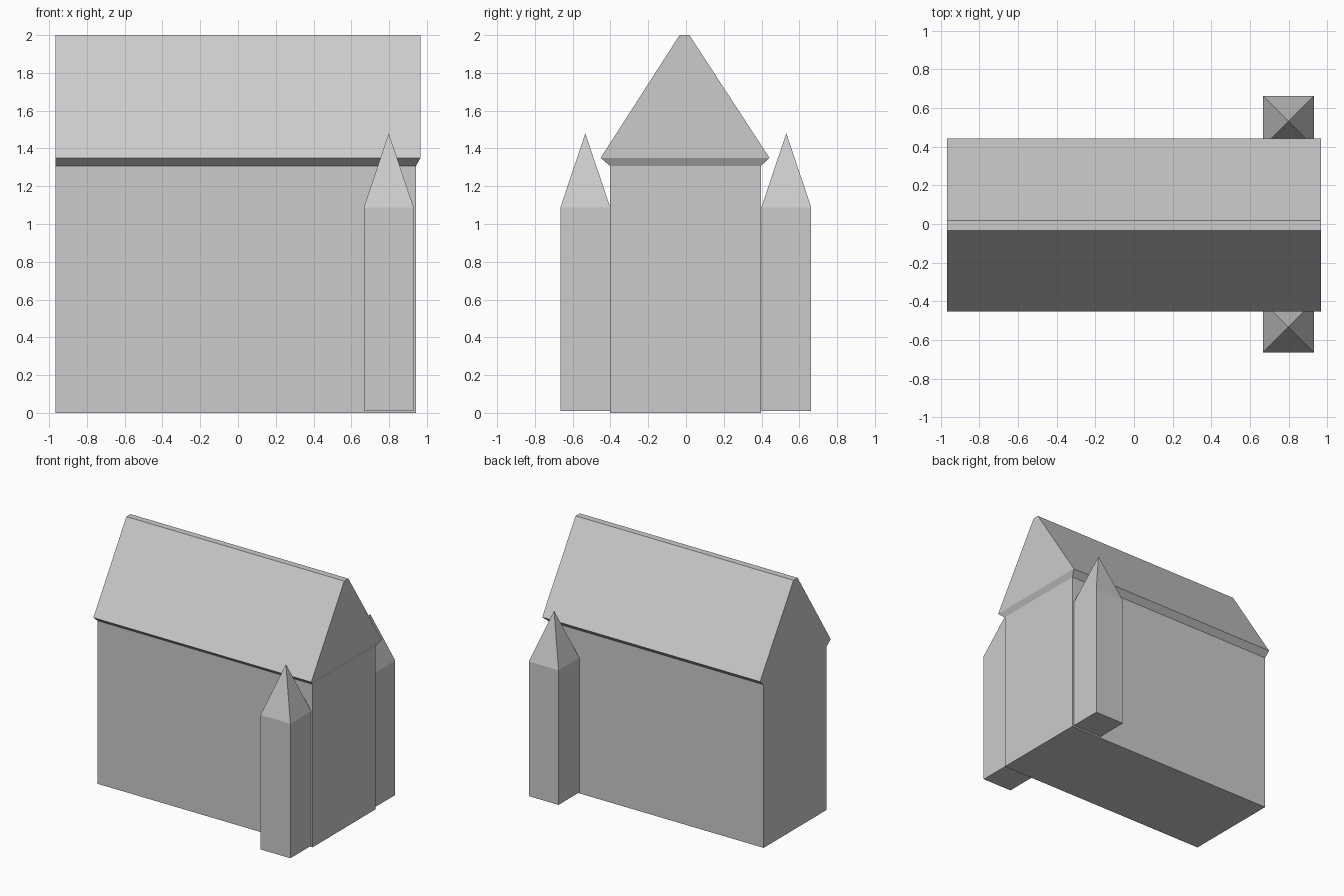
import bpy
import bmesh

if "Cube" in bpy.data.objects:
    bpy.data.objects.remove(bpy.data.objects["Cube"])


def loft(name, rings):
    """Join matching 3D rings into a closed solid with capped ends."""
    bm = bmesh.new()
    loops = [[bm.verts.new(p) for p in ring] for ring in rings]
    for a, b in zip(loops, loops[1:]):
        n = len(a)
        for i in range(n):
            j = (i + 1) % n
            bm.faces.new((a[i], a[j], b[j], b[i]))
    bm.faces.new(loops[0])
    bm.faces.new(loops[-1])
    # A ring of zero size collapses to a point
    bmesh.ops.remove_doubles(bm, verts=bm.verts, dist=1e-5)
    bmesh.ops.recalc_face_normals(bm, faces=bm.faces)
    mesh = bpy.data.meshes.new(name)
    bm.to_mesh(mesh)
    bm.free()
    obj = bpy.data.objects.new(name, mesh)
    bpy.context.collection.objects.link(obj)
    return obj


def rect(x0, x1, y0, y1, z):
    return [(x0, y0, z), (x1, y0, z), (x1, y1, z), (x0, y1, z)]


# Hall: walls, flared eaves and ridged roof in one shell, flush at the left end
LEFT, WALL, EAVE = -0.966, 0.942, 0.966
loft("hall", [
    rect(LEFT, WALL, -0.402, 0.396, 0),
    rect(LEFT, WALL, -0.402, 0.396, 1.307),
    rect(LEFT, EAVE, -0.452, 0.442, 1.35),
    rect(LEFT, EAVE, -0.034, 0.018, 2.0),
])

# Corner towers: square shaft with a pyramid cap, front and back
TX, HALF = 0.798, 0.132
for name, y in (("front_tower", -0.533), ("back_tower", 0.531)):
    bm = bmesh.new()
    base, top = [[bm.verts.new(p) for p in
                  rect(TX - HALF, TX + HALF, y - HALF, y + HALF, z)]
                 for z in (0.01, 1.088)]
    tip = bm.verts.new((TX, y, 1.48))
    bm.faces.new(base)
    for i in range(4):
        j = (i + 1) % 4
        bm.faces.new((base[i], base[j], top[j], top[i]))
        bm.faces.new((top[i], top[j], tip))
    bmesh.ops.recalc_face_normals(bm, faces=bm.faces)
    mesh = bpy.data.meshes.new(name)
    bm.to_mesh(mesh)
    bm.free()
    bpy.context.collection.objects.link(bpy.data.objects.new(name, mesh))
